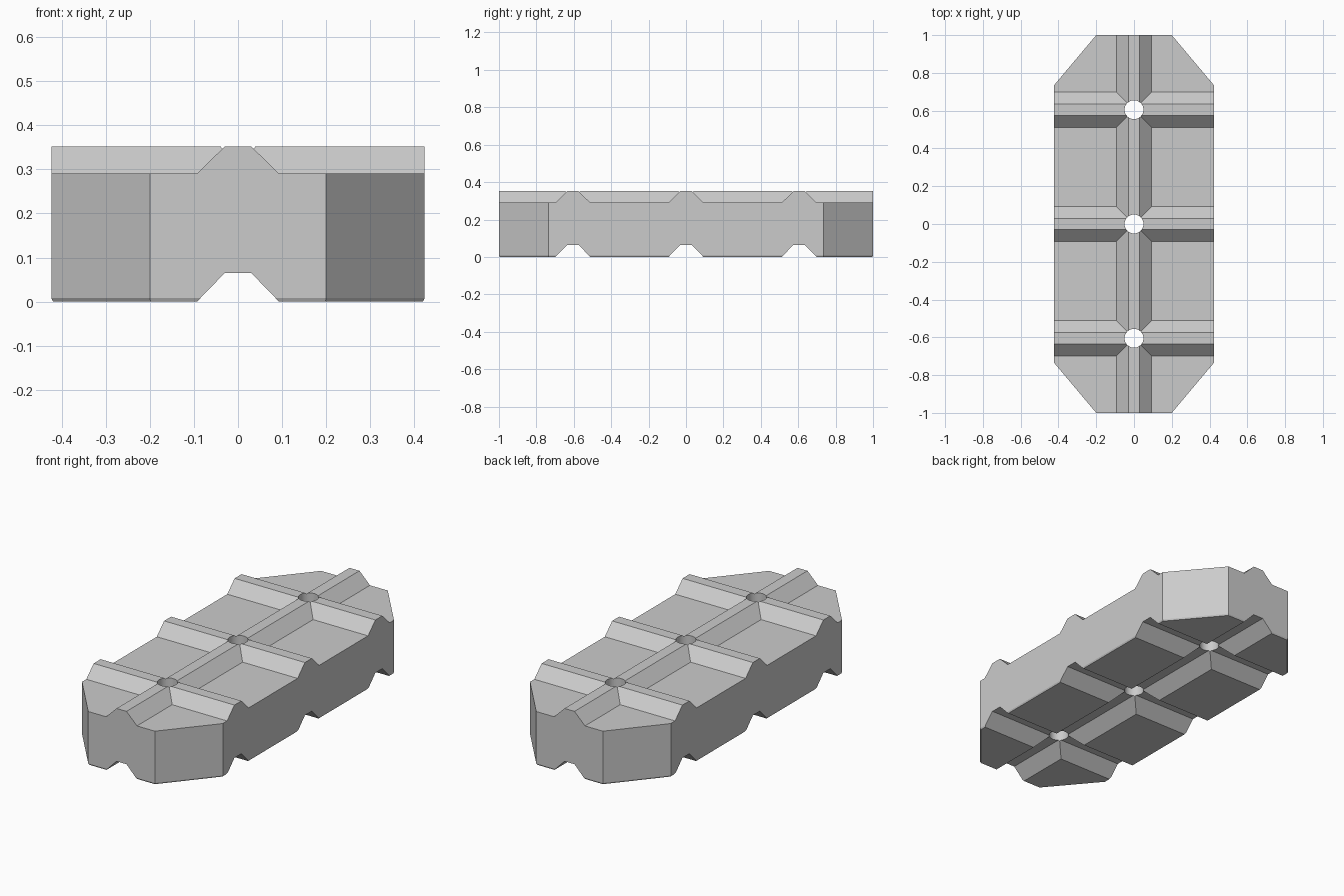
import bpy, bmesh, math
from mathutils import Matrix

cube = bpy.data.objects.get("Cube")
if cube:
    bpy.data.objects.remove(cube, do_unlink=True)

HALF_W, HALF_L = 0.423, 1.0
DECK, TOP, GROOVE = 0.29, 0.352, 0.065
BASE, FLAT = 0.093, 0.03          # half widths of ribs and grooves
ROWS = (-0.605, 0, 0.605)         # cross rib positions

grey = bpy.data.materials.new("plain_grey")
grey.use_nodes = True
colour = (0.6, 0.6, 0.6, 1)
grey.diffuse_color = colour
grey.node_tree.nodes["Principled BSDF"].inputs["Base Color"].default_value = colour


def add_object(name, bm):
    bmesh.ops.recalc_face_normals(bm, faces=bm.faces)
    mesh = bpy.data.meshes.new(name)
    bm.to_mesh(mesh)
    bm.free()
    mesh.materials.append(grey)
    obj = bpy.data.objects.new(name, mesh)
    bpy.context.collection.objects.link(obj)
    return obj


def loft(name, loops):
    """Closed solid through equal-sized point loops."""
    bm = bmesh.new()
    rings = [[bm.verts.new(p) for p in loop] for loop in loops]
    n = len(rings[0])
    for a, b in zip(rings, rings[1:]):
        for i in range(n):
            j = (i + 1) % n
            bm.faces.new((a[i], a[j], b[j], b[i]))
    bm.faces.new(rings[0])
    bm.faces.new(rings[-1])
    return add_object(name, bm)


def bar(name, z_low, z_base, z_top, length, y=0, across=False):
    """Trapezoid bar whose sloped sides carry on below z_base."""
    slope = (BASE - FLAT) / (z_top - z_base)
    wide = BASE + slope * (z_base - z_low)
    section = [(-wide, z_low), (wide, z_low), (FLAT, z_top), (-FLAT, z_top)]
    if across:
        loops = [[(e, y + u, z) for u, z in section] for e in (-length, length)]
    else:
        loops = [[(u, e, z) for u, z in section] for e in (-length, length)]
    return loft(name, loops)


def combine(target, tool, operation):
    mod = target.modifiers.new("combine", 'BOOLEAN')
    mod.operation, mod.solver, mod.object = operation, 'EXACT', tool
    bpy.context.view_layer.objects.active = target
    bpy.ops.object.modifier_apply(modifier=mod.name)
    bpy.data.objects.remove(tool, do_unlink=True)


def outline(inset, z):
    """Rectangle with cut corners."""
    w, l = HALF_W - inset, HALF_L - inset
    cx, cy = 0.2 - inset / 2, 0.735 - inset / 2
    return [(cx, l, z), (w, cy, z), (w, -cy, z), (cx, -l, z),
            (-cx, -l, z), (-w, -cy, z), (-w, cy, z), (-cx, l, z)]


# Oversized slab
block = loft("ribbed_block", [
    [(-0.7, -1.3, z), (0.7, -1.3, z), (0.7, 1.3, z), (-0.7, 1.3, z)]
    for z in (-0.04, DECK)])

# Raised ribs on top and matching grooves below
for low, start, end, operation in ((DECK - 0.04, DECK, TOP, 'UNION'),
                                   (-0.06, 0, GROOVE, 'DIFFERENCE')):
    combine(block, bar("long_bar", low, start, end, 1.2), operation)
    for y in ROWS:
        combine(block, bar("cross_bar", low, start, end, 0.6, y, True), operation)

# Round holes where the ribs cross
for y in ROWS:
    bm = bmesh.new()
    bmesh.ops.create_cone(bm, cap_ends=True, segments=32, radius1=0.05, radius2=0.05,
                          depth=1, matrix=Matrix.Translation((0, y, 0.2)))
    combine(block, add_object("hole_cutter", bm), 'DIFFERENCE')

# Trim to the outline, with a fine bevel round the foot
combine(block, loft("outline_cutter", [outline(0.004, 0), outline(0, 0.008),
                                       outline(0, 0.5)]), 'INTERSECT')

# Smooth hole walls, crisp edges elsewhere
bpy.ops.object.select_all(action='DESELECT')
block.select_set(True)
bpy.context.view_layer.objects.active = block
bpy.ops.object.shade_smooth_by_angle(angle=math.radians(20))
